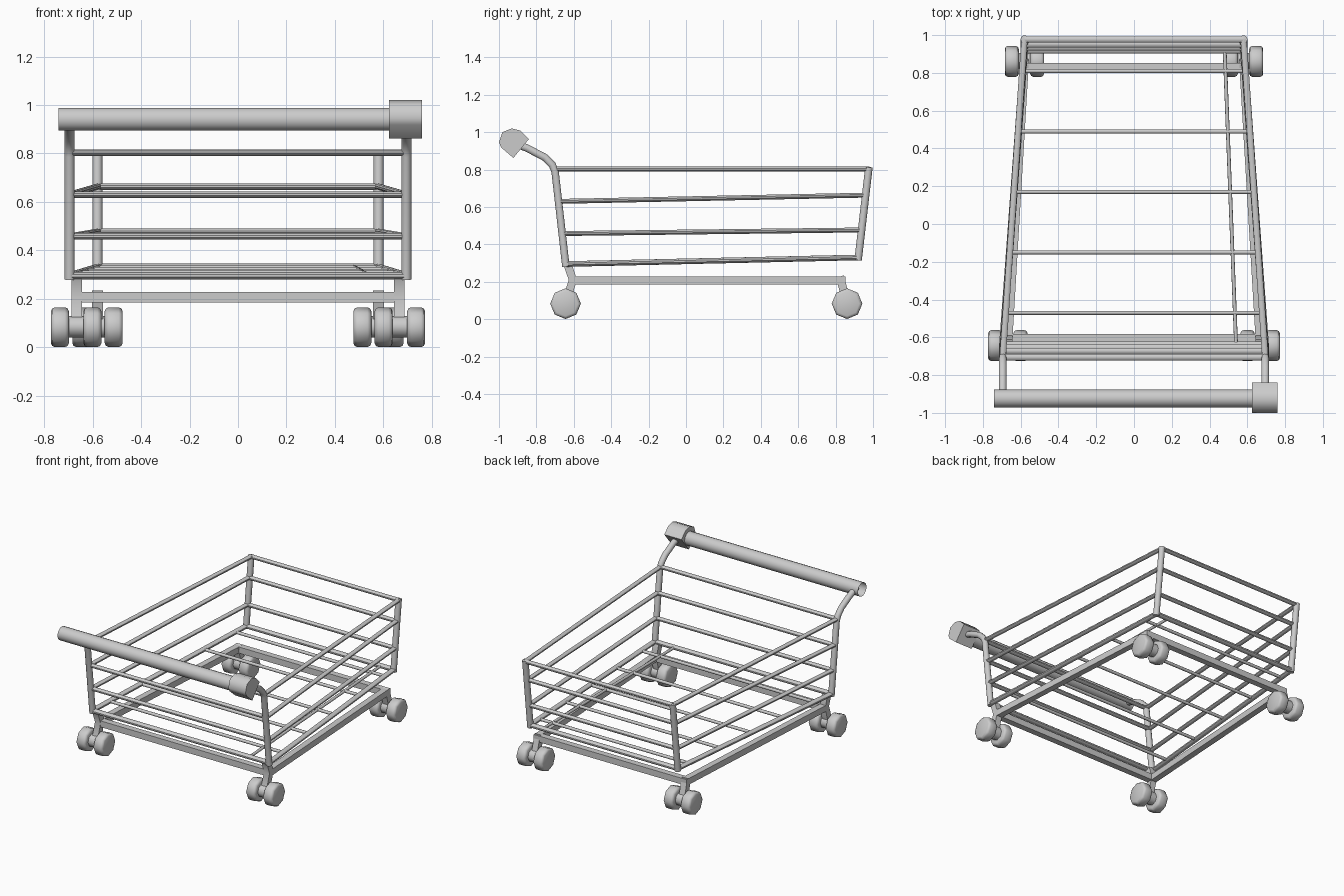
import bpy, bmesh, math
from mathutils import Vector

if "Cube" in bpy.data.objects:
    bpy.data.objects.remove(bpy.data.objects["Cube"])


def finish(bm, name, angle=40):
    bmesh.ops.recalc_face_normals(bm, faces=bm.faces)
    me = bpy.data.meshes.new(name)
    bm.to_mesh(me)
    bm.free()
    ob = bpy.data.objects.new(name, me)
    bpy.context.collection.objects.link(ob)
    bpy.ops.object.select_all(action='DESELECT')
    ob.select_set(True)
    bpy.context.view_layer.objects.active = ob
    bpy.ops.object.shade_smooth_by_angle(angle=math.radians(angle))
    return ob


def tube(name, pts, r, n=10, wide=1.0, caps=True):
    """Sweep an n-sided section along a path (n=4: square bar of half width r; wide: sideways stretch)."""
    pts = [Vector(p) for p in pts]
    rad = r * math.sqrt(2) if n == 4 else r
    bm = bmesh.new()
    rings = []
    for i, p in enumerate(pts):
        t = Vector()
        if i > 0:
            t += (p - pts[i - 1]).normalized()
        if i < len(pts) - 1:
            t += (pts[i + 1] - p).normalized()
        t.normalize()
        ref = Vector((0, 0, 1)) if abs(t.x) > 0.9 or wide != 1 else Vector((1, 0, 0))
        u = t.cross(ref).normalized()
        v = t.cross(u)
        angs = [2 * math.pi * (k + 0.5) / n for k in range(n)]
        rings.append([bm.verts.new(p + rad * (math.cos(a) * u * wide + math.sin(a) * v)) for a in angs])
    for a, b in zip(rings, rings[1:]):
        for k in range(n):
            bm.faces.new((a[k], a[(k + 1) % n], b[(k + 1) % n], b[k]))
    if caps:
        bm.faces.new(rings[0])
        bm.faces.new(rings[-1])
    return finish(bm, name)


def lathe_x(name, centre, profile, n=8):
    """Revolve (x, radius) profile around an x axis through centre."""
    bm = bmesh.new()
    c = Vector(centre)
    rings = [[bm.verts.new(c + Vector((x, r * math.cos(2 * math.pi * k / n),
                                       r * math.sin(2 * math.pi * k / n))))
              for k in range(n)] for x, r in profile]
    for a, b in zip(rings, rings[1:]):
        for k in range(n):
            bm.faces.new((a[k], a[(k + 1) % n], b[(k + 1) % n], b[k]))
    bm.faces.new(rings[0])
    bm.faces.new(rings[-1])
    return finish(bm, name, 50)


# basket levels: (z at handle end, y, z at far end, y, radius)
levels = [(0.803, -0.705, 0.803, 0.977, 0.013),
          (0.63, -0.672, 0.663, 0.952, 0.013),
          (0.458, -0.655, 0.477, 0.936, 0.013),
          (0.295, -0.642, 0.33, 0.922, 0.015)]
XF, XB = 0.695, 0.58

for s in (-1, 1):
    side = "left" if s < 0 else "right"
    # corner posts; the handle-side pair bends back into the handle arms
    tube(f"handle_post_{side}", [(s * XF, -0.642, 0.28), (s * XF, -0.70, 0.79),
                                 (s * XF, -0.715, 0.825), (s * XF, -0.755, 0.865),
                                 (s * XF, -0.85, 0.915), (s * XF, -0.925, 0.943)], 0.021)
    tube(f"far_post_{side}", [(s * XB, 0.92, 0.315), (s * XB, 0.978, 0.812)], 0.021)
    # side bars
    for i, (z0, y0, z1, y1, r) in enumerate(levels):
        tube(f"side_bar_{side}_{i}", [(s * XF, y0, z0), (s * XB, y1, z1)], r, wide=1.35)
    # base side rail
    tube(f"base_rail_{side}", [(s * 0.665, -0.60, 0.207), (s * 0.58, 0.835, 0.207)], 0.022, 4)
    # caster legs
    tube(f"front_leg_{side}", [(s * 0.665, -0.632, 0.29), (s * 0.665, -0.605, 0.21),
                               (s * 0.665, -0.64, 0.10)], 0.022, 4)
    tube(f"back_leg_{side}", [(s * 0.58, 0.822, 0.228), (s * 0.58, 0.858, 0.10)], 0.022, 4)
    # twin-wheel casters
    for end, cx, cy in (("front", 0.668, -0.644), ("back", 0.58, 0.861)):
        lathe_x(f"{end}_axle_{side}", (s * cx, cy, 0.085), [(-0.07, 0.045), (0.07, 0.045)])
        for d in (-1, 1):
            lathe_x(f"{end}_wheel_{side}_{'outer' if d == s else 'inner'}",
                    (s * cx + d * 0.067, cy, 0.083),
                    [(-0.037, 0.066), (-0.032, 0.077), (-0.021, 0.082),
                     (0.021, 0.082), (0.032, 0.077), (0.037, 0.066)])

# end walls of the basket
for i, (z0, y0, z1, y1, r) in enumerate(levels):
    tube(f"handle_end_bar_{i}", [(-XF, y0, z0), (XF, y0, z0)], r, wide=1.35)
    tube(f"far_end_bar_{i}", [(-XB, y1, z1), (XB, y1, z1)], r, wide=1.35)

# basket floor
for i in range(5):
    y = -0.47 + 0.32 * i
    f = (y + 0.642) / 1.564
    x, z = XF + (XB - XF) * f, 0.295 + 0.035 * f
    tube(f"floor_bar_{i}", [(-x, y, z), (x, y, z)], 0.011)
tube("floor_long_bar", [(0.54, -0.63, 0.295), (0.48, 0.92, 0.33)], 0.01)

# base cross rails
tube("base_front_rail", [(-0.687, -0.605, 0.207), (0.687, -0.605, 0.207)], 0.022, 4)
tube("base_back_rail", [(-0.602, 0.83, 0.207), (0.602, 0.83, 0.207)], 0.022, 4)

# push handle (open tube) and the lock block on its right end
tube("handle_bar", [(-0.74, -0.924, 0.941), (0.66, -0.924, 0.941)], 0.048, 16, caps=False)
bm = bmesh.new()
outline = [(-1.0, 0.945), (-0.982, 1.0), (-0.932, 1.02), (-0.885, 1.008),
           (-0.84, 0.963), (-0.923, 0.862), (-0.988, 0.918)]
face = bm.faces.new([bm.verts.new((0.624, y, z)) for y, z in outline])
ext = bmesh.ops.extrude_face_region(bm, geom=[face])
bmesh.ops.translate(bm, vec=(0.135, 0, 0),
                    verts=[v for v in ext["geom"] if isinstance(v, bmesh.types.BMVert)])
finish(bm, "handle_lock_block", 80)
